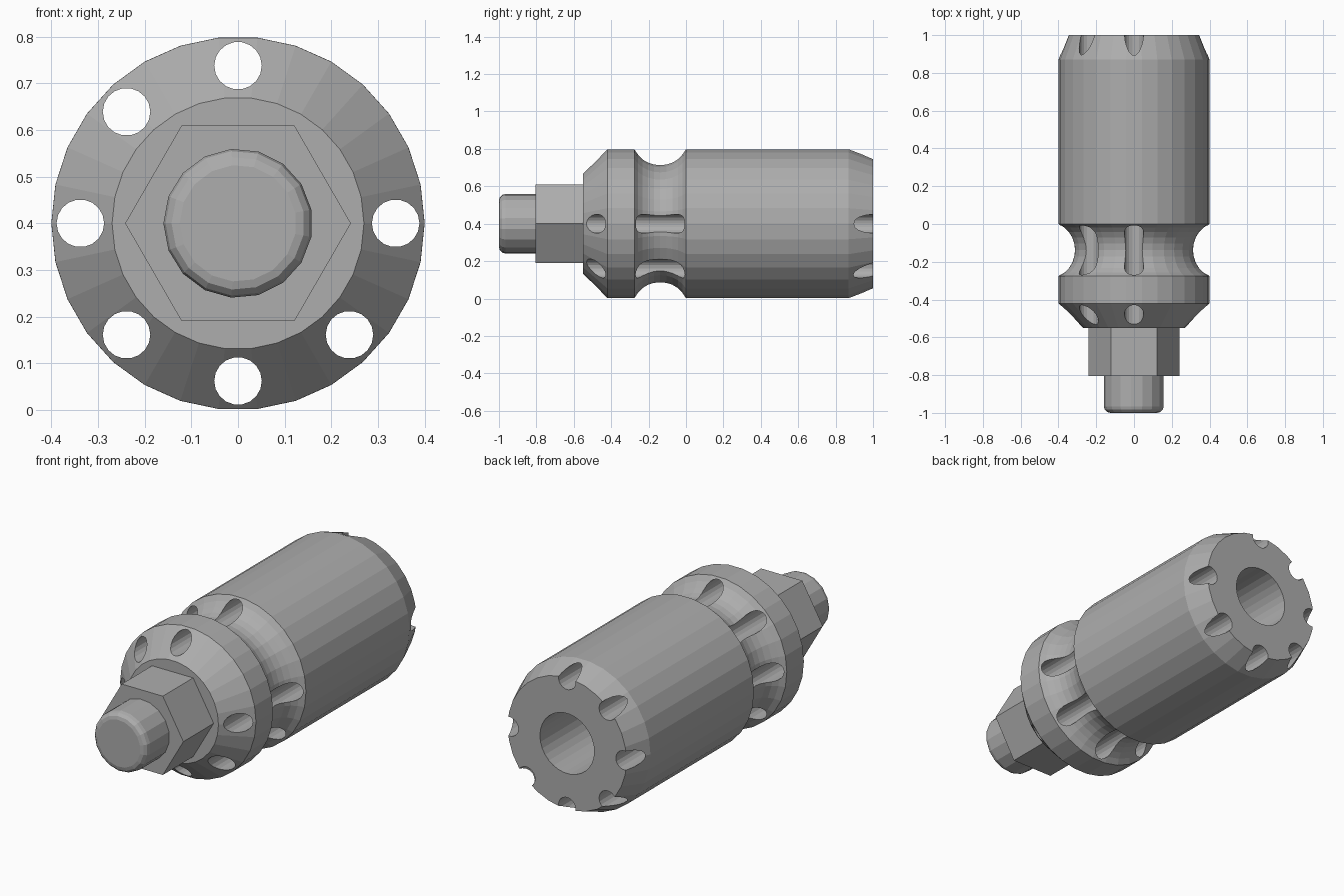
import bpy, bmesh
from math import sin, cos, pi, radians, asin

AXIS_Z = 0.4

cube = bpy.data.objects.get("Cube")
if cube:
    bpy.data.objects.remove(cube, do_unlink=True)

steel = bpy.data.materials.new("grey_steel")
steel.use_nodes = True
grey = (0.42, 0.42, 0.42, 1)
steel.diffuse_color = grey
bsdf = steel.node_tree.nodes["Principled BSDF"]
bsdf.inputs["Base Color"].default_value = grey
bsdf.inputs["Roughness"].default_value = 0.6


def lathe(name, profile, sides, cx=0, cz=AXIS_Z, start=0):
    """Revolve (y, radius) points round a y-axis line and cap both ends."""
    bm = bmesh.new()
    rings = []
    for y, r in profile:
        angles = [start + 2 * pi * i / sides for i in range(sides)]
        rings.append([bm.verts.new((cx + r * cos(a), y, cz + r * sin(a))) for a in angles])
    for a, b in zip(rings, rings[1:]):
        for i in range(sides):
            j = (i + 1) % sides
            bm.faces.new((a[i], a[j], b[j], b[i]))
    bm.faces.new(rings[0])
    bm.faces.new(rings[-1])
    bmesh.ops.recalc_face_normals(bm, faces=bm.faces)
    mesh = bpy.data.meshes.new(name)
    bm.to_mesh(mesh)
    bm.free()
    mesh.materials.append(steel)
    obj = bpy.data.objects.new(name, mesh)
    bpy.context.collection.objects.link(obj)
    return obj


# Body: front chamfer, collar, round groove, long sleeve, rear chamfer, blind bore
groove_mid, groove_r, groove_centre = -0.138, 0.156, 0.473
half = asin(0.138 / groove_r)
steps = 10
groove = []
for i in range(steps + 1):
    t = -half + 2 * half * i / steps
    groove.append((groove_mid + groove_r * sin(t), groove_centre - groove_r * cos(t)))
profile = [(-0.55, 0.27), (-0.42, 0.4)] + groove
profile += [(0.87, 0.4), (1.0, 0.35), (1.0, 0.16), (0.4, 0.16)]
body = lathe("body", profile, 30)

# Seven lengthwise holes round the rim; the upper left position stays solid
for k in range(8):
    if k == 1:
        continue
    a = radians(45 * k)
    cutter = lathe("hole_cutter", [(-1.2, 0.051), (1.2, 0.051)], 18,
                   0.338 * cos(a), AXIS_Z + 0.338 * sin(a))
    cutter.hide_render = True
    mod = body.modifiers.new("hole", "BOOLEAN")
    mod.operation = "DIFFERENCE"
    mod.solver = "EXACT"
    mod.object = cutter
    bpy.context.view_layer.objects.active = body
    bpy.ops.object.modifier_apply(modifier=mod.name)
    bpy.data.objects.remove(cutter, do_unlink=True)

# Hexagonal nut
lathe("hex_nut", [(-0.805, 0.242), (-0.54, 0.242)], 6)

# Pin with a rounded tip
tip = [(-0.965 - 0.035 * cos(t), 0.125 + 0.035 * sin(t))
       for t in (pi / 6 * i for i in range(4))]
lathe("pin", tip + [(-0.8, 0.16)], 17, start=pi)
